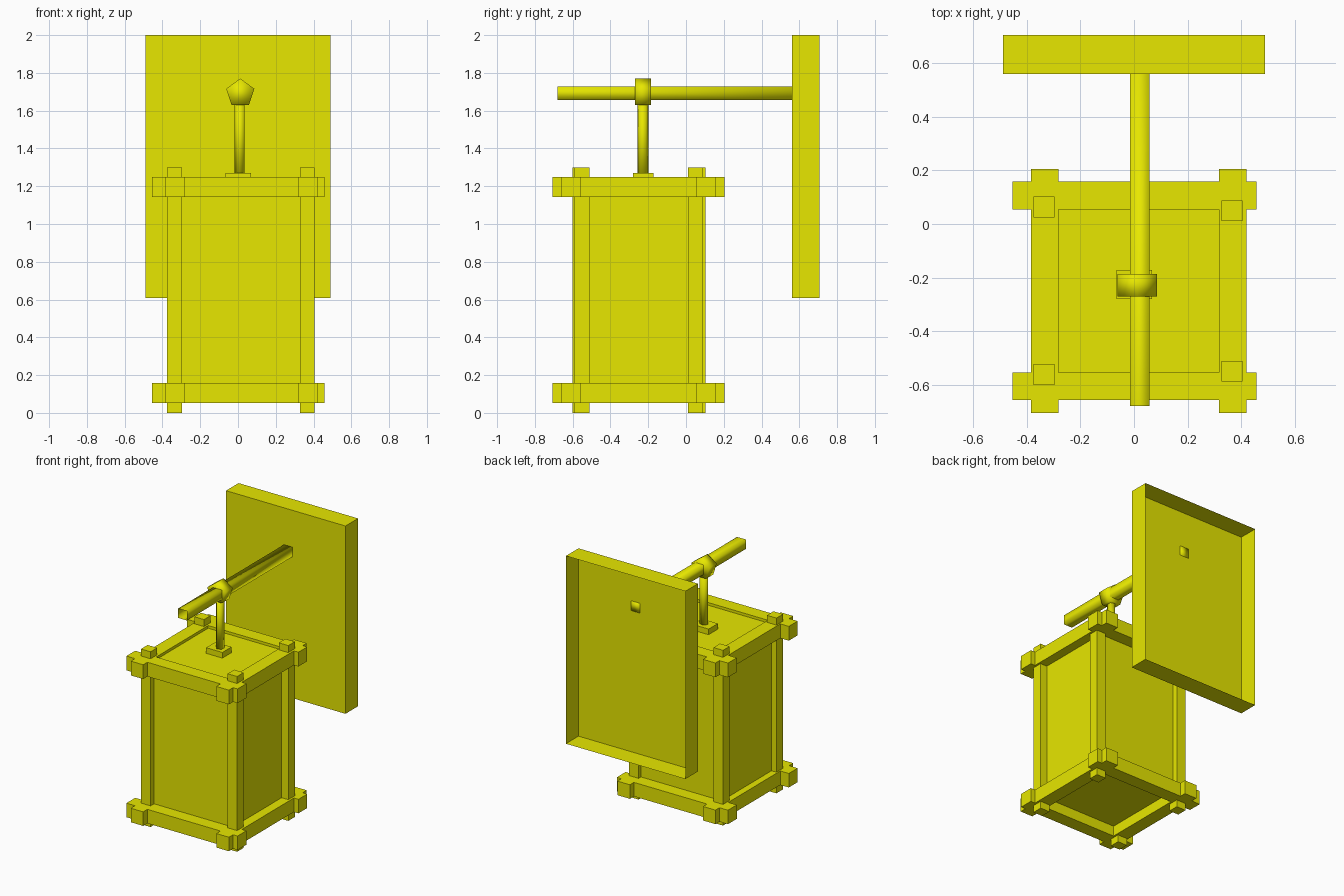
import bpy, bmesh, math
from mathutils import Vector

if "Cube" in bpy.data.objects:
    bpy.data.objects.remove(bpy.data.objects["Cube"])

mat = bpy.data.materials.new("mustard_yellow")
mat.diffuse_color = (0.8, 0.8, 0.0, 1)
mat.use_nodes = True
mat.node_tree.nodes["Principled BSDF"].inputs["Base Color"].default_value = mat.diffuse_color


def finish(name, bm, smooth=False):
    me = bpy.data.meshes.new(name)
    bm.normal_update()
    for f in bm.faces:
        f.smooth = smooth
    bm.to_mesh(me)
    bm.free()
    me.materials.append(mat)
    ob = bpy.data.objects.new(name, me)
    bpy.context.collection.objects.link(ob)
    return ob


def box(name, x, y, z, open_dirs=(), smooth=False):
    """Box from (min, max) ranges; open_dirs lists face normals to remove."""
    bm = bmesh.new()
    bmesh.ops.create_cube(bm, size=1)
    for v in bm.verts:
        v.co = Vector([(r[0] + r[1]) / 2 + c * (r[1] - r[0])
                       for r, c in zip((x, y, z), v.co)])
    bm.normal_update()
    gone = [f for f in bm.faces
            if any(f.normal.dot(Vector(d)) > 0.9 for d in open_dirs)]
    bmesh.ops.delete(bm, geom=gone, context='FACES')
    return finish(name, bm, smooth)


def five_sided(name, points, offset):
    """Smooth five-sided prism: outline points pushed along offset."""
    bm = bmesh.new()
    face = bm.faces.new([bm.verts.new(p) for p in points])
    ext = bmesh.ops.extrude_face_region(bm, geom=[face], use_keep_orig=True)
    bmesh.ops.translate(bm, vec=offset, verts=[
        v for v in ext["geom"] if isinstance(v, bmesh.types.BMVert)])
    bmesh.ops.recalc_face_normals(bm, faces=bm.faces)
    return finish(name, bm, smooth=True)


angles = [i * math.tau / 5 for i in range(5)]

# wall plate, hollow and open at the back
box("wall_plate", (-0.49, 0.49), (0.56, 0.707), (0.607, 2.0), [(0, 1, 0)])

# horizontal arm, a square tube open at the front
box("arm", (-0.015, 0.057), (-0.68, 0.565), (1.657, 1.727),
    [(0, -1, 0)], smooth=True)

# five-sided collar around the arm
five_sided("collar", [(0.012 + 0.078 * math.sin(a), -0.271, 1.692 + 0.078 * math.cos(a))
                      for a in angles], (0, 0.085, 0))

# five-sided hanger and its foot
five_sided("hanger", [(0.011 - 0.03 * math.cos(a), -0.228 + 0.03 * math.sin(a), 1.25)
                      for a in angles], (0, 0, 0.4))
box("hanger_foot", (-0.065, 0.068), (-0.28, -0.172), (1.215, 1.27))

# lantern body
box("lantern_body", (-0.335, 0.35), (-0.56, 0.06), (0.13, 1.228))

# corner posts
for name, x, y in (("back_left", -0.375, 0.025), ("back_right", 0.327, 0.011),
                   ("front_left", -0.375, -0.601), ("front_right", 0.327, -0.589)):
    box("post_" + name, (x, x + 0.078), (y, y + 0.077), (0, 1.3))

# crossed bars of the lower and upper frames
for level, z in (("lower", (0.053, 0.157)), ("upper", (1.142, 1.248))):
    for side, y in (("front", (-0.658, -0.555)), ("back", (0.055, 0.158))):
        box(f"{level}_{side}_bar", (-0.455, 0.457), y, z)
    for side, x in (("left", (-0.385, -0.283)), ("right", (0.317, 0.42))):
        box(f"{level}_{side}_bar", x, (-0.707, 0.205), z)
